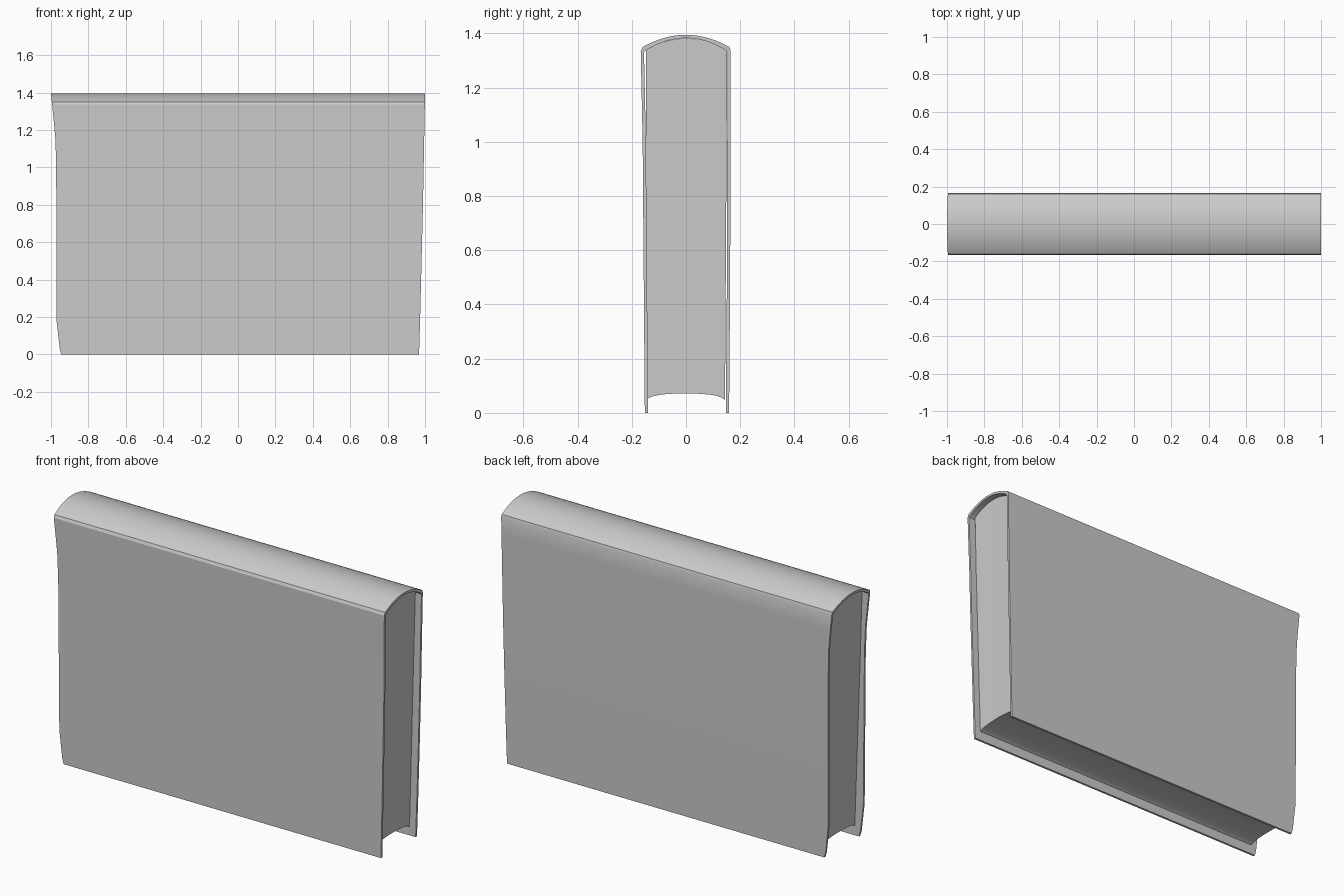
import bpy, bmesh, math

if "Cube" in bpy.data.objects:
    bpy.data.objects.remove(bpy.data.objects["Cube"])

# Outline of the worn left and right board edges: (z, x)
LEFT = [(0.0, -0.945), (0.03, -0.953), (0.18, -0.97), (1.0, -0.972),
        (1.15, -0.976), (1.3, -0.99), (1.395, -1.0)]
RIGHT = [(0.0, 0.968), (0.2, 0.974), (0.8, 0.989), (1.395, 1.0)]


def interp(table, t):
    if t <= table[0][0]:
        return table[0][1]
    for (a, u), (b, v) in zip(table, table[1:]):
        if t <= b:
            return u + (v - u) * (t - a) / (b - a)
    return table[-1][1]


def strip_solid(name, a, b, inset):
    """Extrude the band between two (y, z) paths along x, with quad end caps."""
    bm = bmesh.new()
    sides = []
    for path in (a, b):
        ends = [[bm.verts.new((interp(LEFT, z) + inset, y, z)) for y, z in path],
                [bm.verts.new((interp(RIGHT, z) - inset, y, z)) for y, z in path]]
        sides.append(ends)
    (a0, a1), (b0, b1) = sides
    n = len(a)
    for i in range(n - 1):
        for p, q in ((a0, a1), (a1, b1), (b1, b0), (b0, a0)):
            bm.faces.new((p[i], p[i + 1], q[i + 1], q[i]))
    for k in (0, n - 1):
        bm.faces.new((a0[k], a1[k], b1[k], b0[k]))
    bmesh.ops.recalc_face_normals(bm, faces=bm.faces)
    mesh = bpy.data.meshes.new(name)
    bm.to_mesh(mesh)
    bm.free()
    ob = bpy.data.objects.new(name, mesh)
    bpy.context.collection.objects.link(ob)
    bpy.ops.object.select_all(action='DESELECT')
    ob.select_set(True)
    bpy.context.view_layer.objects.active = ob
    bpy.ops.object.shade_smooth_by_angle(angle=math.radians(25))
    return ob


# Cover: front board, rounded spine and back board in one thin shell
zs = [0.0, 0.03, 0.18, 0.5, 0.8, 1.0, 1.15, 1.25, 1.335]
FRONT_Y = [(0.0, -0.152), (0.5, -0.156), (1.0, -0.160), (1.335, -0.167)]
BACK_Y = [(0.0, 0.159), (0.5, 0.163), (1.335, 0.165)]
N = 20
outer = [(interp(FRONT_Y, z), z) for z in zs]
outer += [(0.16 * s, 1.395 - 0.045 * s * s)
          for s in (-1 + 2 * i / N for i in range(N + 1))]
outer += [(interp(BACK_Y, z), z) for z in reversed(zs)]
T = 0.012
k = len(zs)
inner = []
for i, (y, z) in enumerate(outer):
    if i < k:
        inner.append((y + T, z - (0.004 if i == k - 1 else 0)))
    elif i >= len(outer) - k:
        inner.append((y - T, z - (0.004 if i == len(outer) - k else 0)))
    else:
        inner.append((y * 0.92, z - T))
strip_solid("book_cover", outer, inner, 0.0)

# Page block: rounded at the spine, hollow at the fore edge
top, bottom = [], []
for i in range(N + 1):
    s = -1 + 2 * i / N
    top.append((0.002 + 0.150 * s, 1.382 - 0.042 * s * s))
    bottom.append((-0.002 + 0.146 * s, 0.072 - 0.012 * s * s - 0.012 * s ** 8))
strip_solid("page_block", top, bottom, 0.036)
